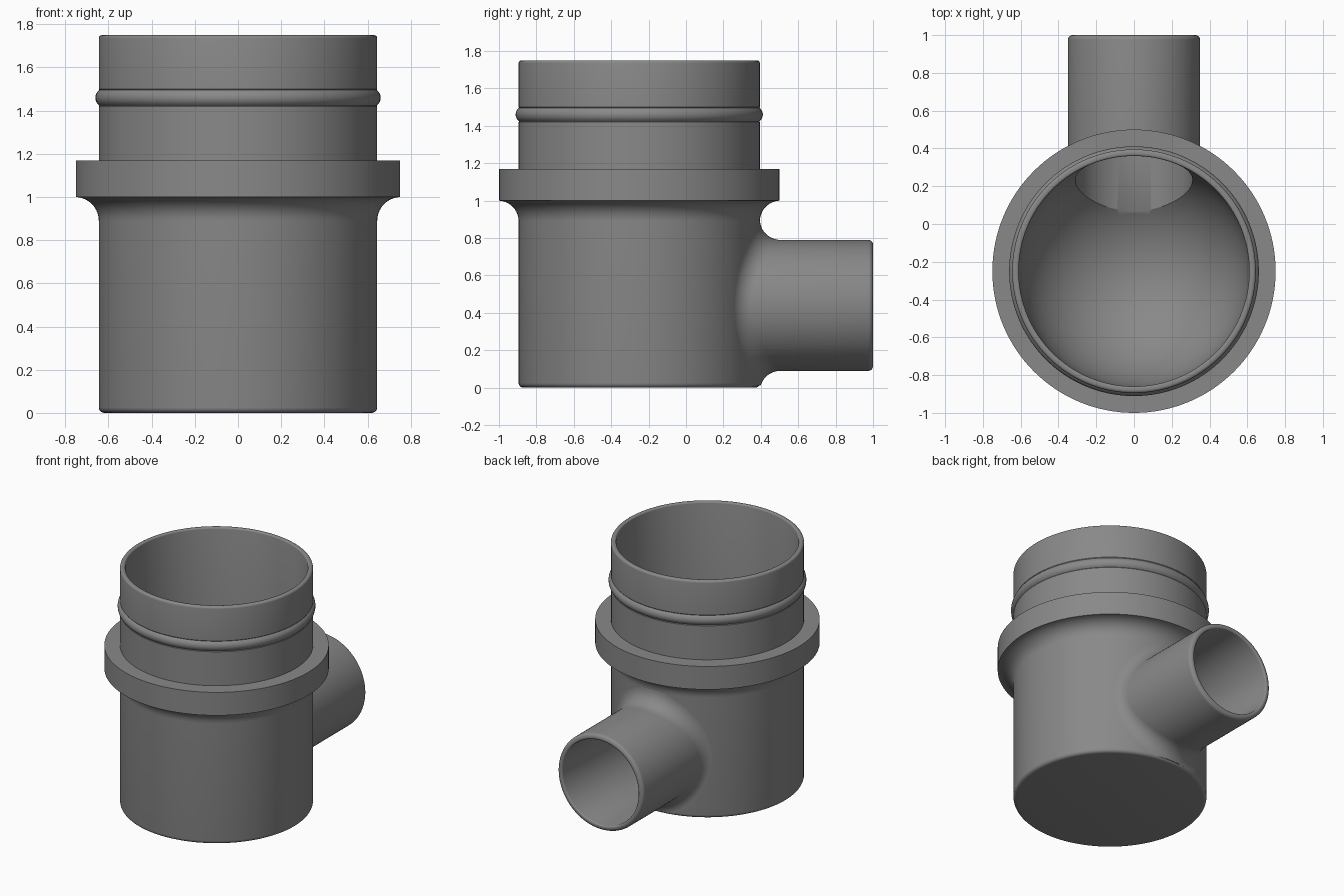
import bpy, bmesh, math
from mathutils import Vector

if "Cube" in bpy.data.objects:
    bpy.data.objects.remove(bpy.data.objects["Cube"])

N = 128                       # segments round each tube
CY, R, RI = -0.25, 0.645, 0.61    # body axis (y), outer and inner radius
BZ, BR, BI = 0.44, 0.35, 0.31     # branch axis (z), outer and inner radius
F = 0.11                      # fillet radius

grey = bpy.data.materials.new("grey plastic")
grey.diffuse_color = (0.25, 0.25, 0.25, 1)
grey.use_nodes = True
grey.node_tree.nodes["Principled BSDF"].inputs["Base Color"].default_value = grey.diffuse_color


def skin(name, rings, closed=False):
    """Join successive rings of points into one surface."""
    bm = bmesh.new()
    loops = [[bm.verts.new(p) for p in ring] for ring in rings]
    pairs = list(zip(loops, loops[1:])) + ([(loops[-1], loops[0])] if closed else [])
    for a, b in pairs:
        for i in range(N):
            j = (i + 1) % N
            bm.faces.new((a[i], a[j], b[j], b[i]))
    bmesh.ops.remove_doubles(bm, verts=bm.verts, dist=1e-5)
    bmesh.ops.recalc_face_normals(bm, faces=bm.faces)
    me = bpy.data.meshes.new(name)
    bm.to_mesh(me)
    bm.free()
    me.materials.append(grey)
    ob = bpy.data.objects.new(name, me)
    bpy.context.collection.objects.link(ob)
    return ob


def arc(cx, cz, r, a0, a1, n=8):
    return [(cx + r * math.cos(math.radians(a0 + (a1 - a0) * i / n)),
             cz + r * math.sin(math.radians(a0 + (a1 - a0) * i / n))) for i in range(n + 1)]


def smooth(ob):
    bpy.ops.object.select_all(action='DESELECT')
    ob.select_set(True)
    bpy.context.view_layer.objects.active = ob
    bpy.ops.object.shade_smooth_by_angle(angle=math.radians(32))


angles = [2 * math.pi * i / N for i in range(N)]

# Body: outside from the base up, over the rim, down to a hemispherical floor
profile = [(0, 0)] + arc(R - 0.025, 0.025, 0.025, -90, 0, 5)
profile += arc(R + F, 1.0 - F, F, 180, 90, 10)[:-1]           # flare under the collar
profile += [(0.75, 1.0), (0.75, 1.17), (R, 1.17)]             # collar
profile += [(R, 1.42)] + arc(R - 0.028, 1.46, 0.044, -55, 55, 8) + [(R, 1.5)]  # bead
profile += arc(R - 0.015, 1.735, 0.015, 0, 90, 4)             # rim
profile += arc(RI + 0.01, 1.74, 0.01, 90, 180, 3)
profile += arc(0, 0.65, RI, 0, -90, 24)[:-1] + [(0, 0.04)]    # bowl
body = skin("body", [[(r * math.cos(a), CY + r * math.sin(a), z) for a in angles]
                     for r, z in profile])

# Opening from the bowl into the branch
bpy.ops.mesh.primitive_cylinder_add(vertices=N, radius=BI, depth=0.9,
                                    location=(0, CY + 0.45, BZ), rotation=(math.pi / 2, 0, 0))
cutter = bpy.context.object
cutter.name = "bore_cutter"
cut = body.modifiers.new("bore", 'BOOLEAN')
cut.operation, cut.solver, cut.object = 'DIFFERENCE', 'EXACT', cutter
bpy.context.view_layer.objects.active = body
bpy.ops.object.modifier_apply(modifier=cut.name)
bpy.data.objects.remove(cutter)
smooth(body)


def on_body(r, body_r, a):
    """Point at branch radius r lying on a cylinder round the body axis."""
    x = r * math.sin(a)
    return Vector((x, CY + math.sqrt(body_r ** 2 - x * x), BZ + r * math.cos(a)))


def fillet(a, t):
    """Rolling-ball blend from the body (t=0) to the branch (t=1)."""
    c = on_body(BR + F, R + F, a)
    k = R / (R + F)
    u = Vector((c.x * k, CY + (c.y - CY) * k, c.z)) - c
    v = Vector((BR * math.sin(a), c.y, BZ + BR * math.cos(a))) - c
    p = c + u.normalized().slerp(v.normalized(), t) * F
    p.z = max(p.z, 0.012)
    return p


# Branch: bore, rounded mouth, outside wall, blend into the body
tip = [(BI, 0.99)] + arc(BI + 0.01, 0.99, 0.01, 180, 90, 3)[1:] + arc(BR - 0.025, 0.975, 0.025, 90, 0, 5)
rings = [[on_body(BI, R - 0.012, a) for a in angles]]
rings += [[(r * math.sin(a), y, BZ + r * math.cos(a)) for a in angles] for r, y in tip]
rings += [[fillet(a, 1 - i / 12) for a in angles] for i in range(13)]
rings += [[on_body(BR, R - 0.02, a) for a in angles]]
smooth(skin("branch_pipe", rings, closed=True))
